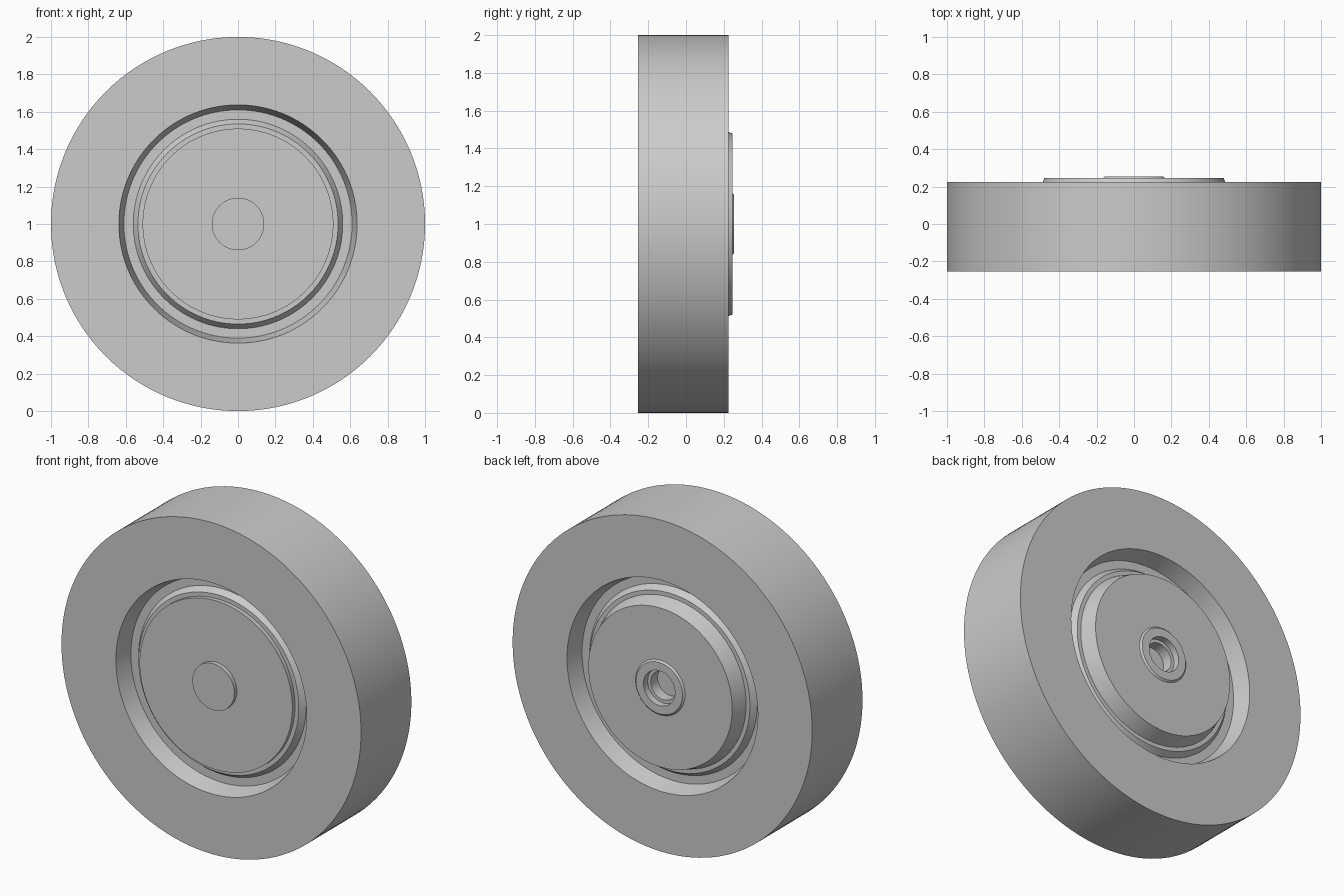
import bpy, bmesh, math
from mathutils import Matrix, Vector

cube = bpy.data.objects.get("Cube")
if cube:
    bpy.data.objects.remove(cube, do_unlink=True)

grey = bpy.data.materials.new("plain grey")
grey.use_nodes = True
colour = (0.6, 0.6, 0.6, 1)
grey.diffuse_color = colour
grey.node_tree.nodes["Principled BSDF"].inputs["Base Color"].default_value = colour


def lathe(name, profile, closed=False, steps=128):
    """Spin (radius, y) points around the axle, which runs along y at z = 1."""
    bm = bmesh.new()
    verts = [bm.verts.new((r, y, 0)) for r, y in profile]
    pairs = list(zip(verts, verts[1:]))
    if closed:
        pairs.append((verts[-1], verts[0]))
    edges = [bm.edges.new(p) for p in pairs]
    bmesh.ops.spin(bm, geom=verts + edges, cent=(0, 0, 0), axis=(0, 1, 0),
                   angle=math.tau, steps=steps, use_duplicate=False)
    bmesh.ops.remove_doubles(bm, verts=bm.verts, dist=0.0001)
    bmesh.ops.recalc_face_normals(bm, faces=bm.faces)
    bmesh.ops.transform(bm, matrix=Matrix.Translation(Vector((0, 0, 1))), verts=bm.verts)
    mesh = bpy.data.meshes.new(name)
    bm.to_mesh(mesh)
    bm.free()
    mesh.materials.append(grey)
    obj = bpy.data.objects.new(name, mesh)
    bpy.context.collection.objects.link(obj)
    bpy.context.view_layer.objects.active = obj
    for other in bpy.context.selected_objects:
        other.select_set(False)
    obj.select_set(True)
    bpy.ops.object.shade_smooth_by_angle(angle=math.radians(30))
    return obj


FRONT, BACK = -0.255, 0.225

# Tyre
lathe("tyre", [(0.705, FRONT), (1, FRONT), (1, BACK), (0.705, BACK)], closed=True)

# Rim with sloped walls, web, stepped disc and rear boss with a counterbored hole
lathe("wheel_centre", [
    (0, -0.21), (0.51, -0.21), (0.51, -0.185), (0.535, -0.185),
    (0.56, -0.15), (0.61, -0.15), (0.637, FRONT), (0.705, FRONT),
    (0.705, BACK), (0.637, BACK), (0.61, 0.12), (0.56, 0.12),
    (0.535, 0.155), (0.51, 0.155), (0.495, 0.2), (0.48, 0.245),
    (0.165, 0.245), (0.155, 0.255), (0.105, 0.255), (0.105, 0.215),
    (0.085, 0.215), (0.085, 0.15), (0, 0.15)])

# Front axle cap
lathe("axle_cap", [(0, -0.235), (0.14, -0.235), (0.14, -0.205), (0, -0.205)])
